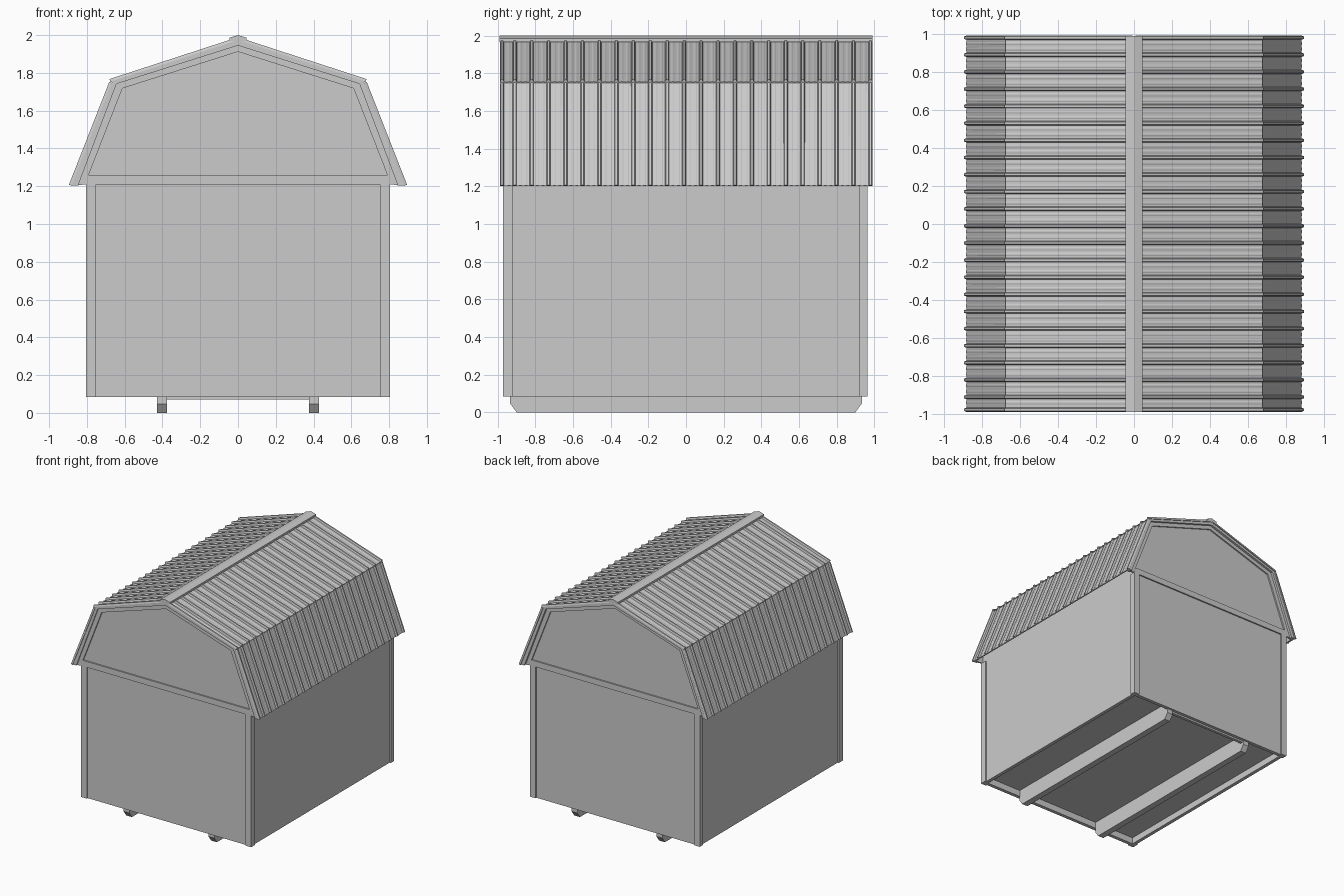
import bpy, bmesh
from mathutils import Vector

if "Cube" in bpy.data.objects:
    bpy.data.objects.remove(bpy.data.objects["Cube"])


def make(name, verts, faces):
    mesh = bpy.data.meshes.new(name)
    mesh.from_pydata([tuple(v) for v in verts], [], faces)
    bm = bmesh.new()
    bm.from_mesh(mesh)
    bmesh.ops.recalc_face_normals(bm, faces=bm.faces)
    bm.to_mesh(mesh)
    bm.free()
    ob = bpy.data.objects.new(name, mesh)
    bpy.context.collection.objects.link(ob)
    return ob


def prism(name, pts, axis, a, b):
    """Extrude a 2D outline from a to b along x or y."""
    n = len(pts)
    put = (lambda p, t: (p[0], t, p[1])) if axis == 'y' else (lambda p, t: (t, p[0], p[1]))
    verts = [put(p, t) for t in (a, b) for p in pts]
    faces = [list(range(n)), list(range(n, 2 * n))]
    faces += [[i, (i + 1) % n, n + (i + 1) % n, n + i] for i in range(n)]
    return make(name, verts, faces)


def box(name, x0, x1, y0, y1, z0, z1):
    return prism(name, [(x0, z0), (x1, z0), (x1, z1), (x0, z1)], 'y', y0, y1)


def arch(half):
    """Mirror a right-hand profile (eave to ridge) into a full one."""
    return half + [(-x, z) for x, z in reversed(half[:-1])]


def band(name, outer, inner, y0, y1):
    return prism(name, arch(outer) + arch(inner)[::-1], 'y', y0, y1)


BOT, EAVE = 0.085, 1.21
W = 0.795
ENDS = ((-1, "front", 0.961), (1, "back", 0.952))

# roof lines: deck top, deck underside, and the two edges of the gable trim
deck = [(0.882, 1.205), (0.666, 1.755), (0, 1.972)]
under = [(0.870, 1.205), (0.659, 1.746), (0, 1.961)]
mid = [(0.846, 1.205), (0.643, 1.742), (0, 1.945)]
inner = [(0.81, EAVE), (0.612, 1.718), (0, 1.912)]
band("roof_deck", deck, under, -0.982, 0.982)

# side walls, open at the bottom, with a recessed floor
for s, side in ((-1, "left"), (1, "right")):
    box(side + "_wall", *sorted((s * W, s * (W - 0.03))), -0.961, 0.952, BOT, 1.38)
box("floor", -W + 0.02, W - 0.02, -0.94, 0.94, 0.14, 0.17)

# end walls with gable panel, trim, rail, roof edge board and corner boards
gable = arch([(W, BOT), (W, 1.33), (0.645, 1.74), (0, 1.948)])
for s, side, d in ENDS:
    prism(side + "_wall", gable, 'y', *sorted((s * d, s * (d - 0.03))))
    y0, y1 = sorted((s * d, s * (d + 0.012)))
    band(side + "_gable_trim", mid, inner, y0, y1)
    prism(side + "_gable_rail", [(-0.81, EAVE), (0.81, EAVE), (0.79, 1.26), (-0.79, 1.26)],
          'y', y0, y1)
    band(side + "_roof_edge_board", deck, mid, *sorted((s * (d - 0.005), s * 0.983)))
    for sx in (-1, 1):
        box(side + "_corner_board_end", *sorted((sx * 0.753, sx * 0.806)), y0, y1, BOT, EAVE)
        box(side + "_corner_board_side", *sorted((sx * W, sx * 0.806)),
            *sorted((s * 0.918, s * d)), BOT, EAVE)

# skids with chamfered ends, and a tie rail between them
end = [(0.935, 0.15), (0.935, 0.048), (0.9, 0)]
skid = end + [(-y, z) for y, z in reversed(end)]
for s, side in ((-1, "left"), (1, "right")):
    prism(side + "_skid", skid, 'x', *sorted((s * 0.375, s * 0.43)))
box("tie_rail", -0.38, 0.38, 0.90, 0.925, 0.07, 0.15)

# ribbed metal sheet cross-section: large ribs with two faint ones between
section = []
for k in range(-11, 12):
    y = max(-0.01 + 0.09 * k, -0.977)
    section += [(y + a, h) for a, h in ((-0.011, 0), (-0.006, 0.014), (0.006, 0.014), (0.011, 0))]
    if k < 11:
        for c in (0.03, 0.06):
            section += [(-0.01 + 0.09 * k + c + a, h) for a, h in
                        ((-0.009, 0), (-0.003, 0.002), (0.003, 0.002), (0.009, 0))
                        if k > -11 or c > 0.05]


def sheet(name, low, high, s):
    d = (Vector(high) - Vector(low)).normalized()
    nrm = Vector((d.y, -d.x))
    verts = []
    for p in (low, high):
        for lift in (0, 1):
            for y, h in section:
                q = Vector(p) + nrm * (h if lift else -0.004)
                verts.append((s * q.x, y, q.y))
    n = len(section)
    faces = []
    for i in range(n - 1):
        for a, b in ((0, n), (n, 3 * n), (3 * n, 2 * n), (2 * n, 0)):
            faces.append([a + i, a + i + 1, b + i + 1, b + i])
    for i in (0, n - 1):
        faces.append([i, n + i, 3 * n + i, 2 * n + i])
    make(name, verts, faces)


for s, side in ((-1, "left"), (1, "right")):
    sheet(side + "_lower_roof_sheet", (0.882, 1.203), (0.669, 1.746), s)
    sheet(side + "_upper_roof_sheet", (0.676, 1.754), (0.01, 1.971), s)

# ridge cap
prism("ridge_cap", arch([(0.046, 1.968), (0.046, 1.986), (0.03, 1.991), (0, 2.0)]), 'y', -0.99, 0.99)
